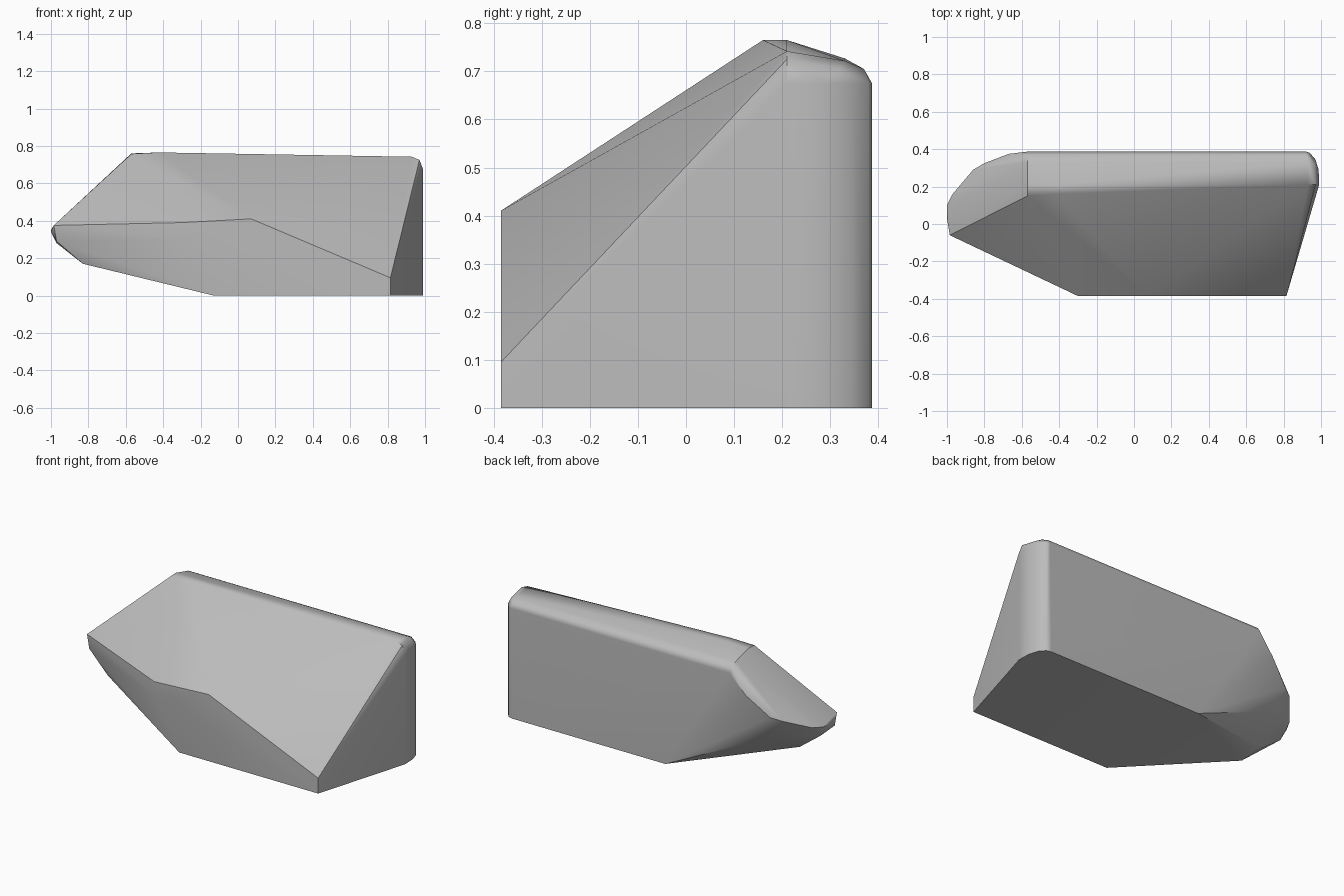
import bpy
import bmesh
import math

cube = bpy.data.objects.get("Cube")
if cube:
    bpy.data.objects.remove(cube, do_unlink=True)

# Plain grey
grey = bpy.data.materials.new("plain grey")
grey.use_nodes = True
colour = (0.5, 0.5, 0.5, 1)
grey.diffuse_color = colour
grey.node_tree.nodes["Principled BSDF"].inputs["Base Color"].default_value = colour

FRONT, BACK = -0.385, 0.387

# Rounded upper back ridge, as (y, z), running to the sloping left end
ridge = [(0.15, 0.757), (0.21, 0.76), (0.33, 0.727), (0.37, 0.705), (BACK, 0.675)]
points = [(-0.57, y, z) for y, z in ridge]
points += [(-0.42, 0.16, 0.765), (-0.42, 0.21, 0.765)]

# Right end: ridge end and rounded upright corner
points += [(0.93, 0.21, 0.742), (0.97, 0.21, 0.725),
           (0.93, 0.33, 0.722), (0.965, 0.32, 0.705),
           (0.92, 0.37, 0.705), (0.92, BACK, 0.675)]
for x, y in [(0.99, 0.21), (0.987, 0.29), (0.97, 0.345), (0.94, 0.38), (0.91, BACK)]:
    points += [(x, y, 0), (x, y, 0.675)]

# Front face and flat base
points += [(0.815, FRONT, 0), (0.815, FRONT, 0.095), (0.07, FRONT, 0.41),
           (-0.3, FRONT, 0.39), (-0.29, FRONT, 0.3),
           (-0.13, FRONT, 0), (-0.13, BACK, 0)]

# Rounded left nose
points += [(-0.985, -0.06, 0.375), (-0.97, -0.06, 0.29), (-0.83, -0.08, 0.17),
           (-0.83, 0.08, 0.175), (-0.97, 0.08, 0.28), (-1, 0.03, 0.34),
           (-1, 0.1, 0.35), (-0.97, 0.16, 0.36), (-0.86, 0.29, 0.42),
           (-0.8, 0.325, 0.44), (-0.67, 0.375, 0.56), (-0.76, 0.29, 0.29)]

# Skin the outline into one solid block
bm = bmesh.new()
for p in points:
    bm.verts.new(p)
bmesh.ops.convex_hull(bm, input=bm.verts)
loose = [v for v in bm.verts if not v.link_faces]
bmesh.ops.delete(bm, geom=loose, context="VERTS")
bmesh.ops.dissolve_limit(bm, angle_limit=math.radians(1), verts=bm.verts, edges=bm.edges)
bmesh.ops.recalc_face_normals(bm, faces=bm.faces)
mesh = bpy.data.meshes.new("sloped_block")
bm.to_mesh(mesh)
bm.free()
mesh.materials.append(grey)
block = bpy.data.objects.new("sloped_block", mesh)
bpy.context.collection.objects.link(block)

# Soft shading on the rounded corners, flat on the large faces
bpy.ops.object.select_all(action="DESELECT")
block.select_set(True)
bpy.context.view_layer.objects.active = block
bpy.ops.object.shade_smooth_by_angle(angle=math.radians(34))
normals = block.modifiers.new("weighted_normals", "WEIGHTED_NORMAL")
normals.keep_sharp = True
